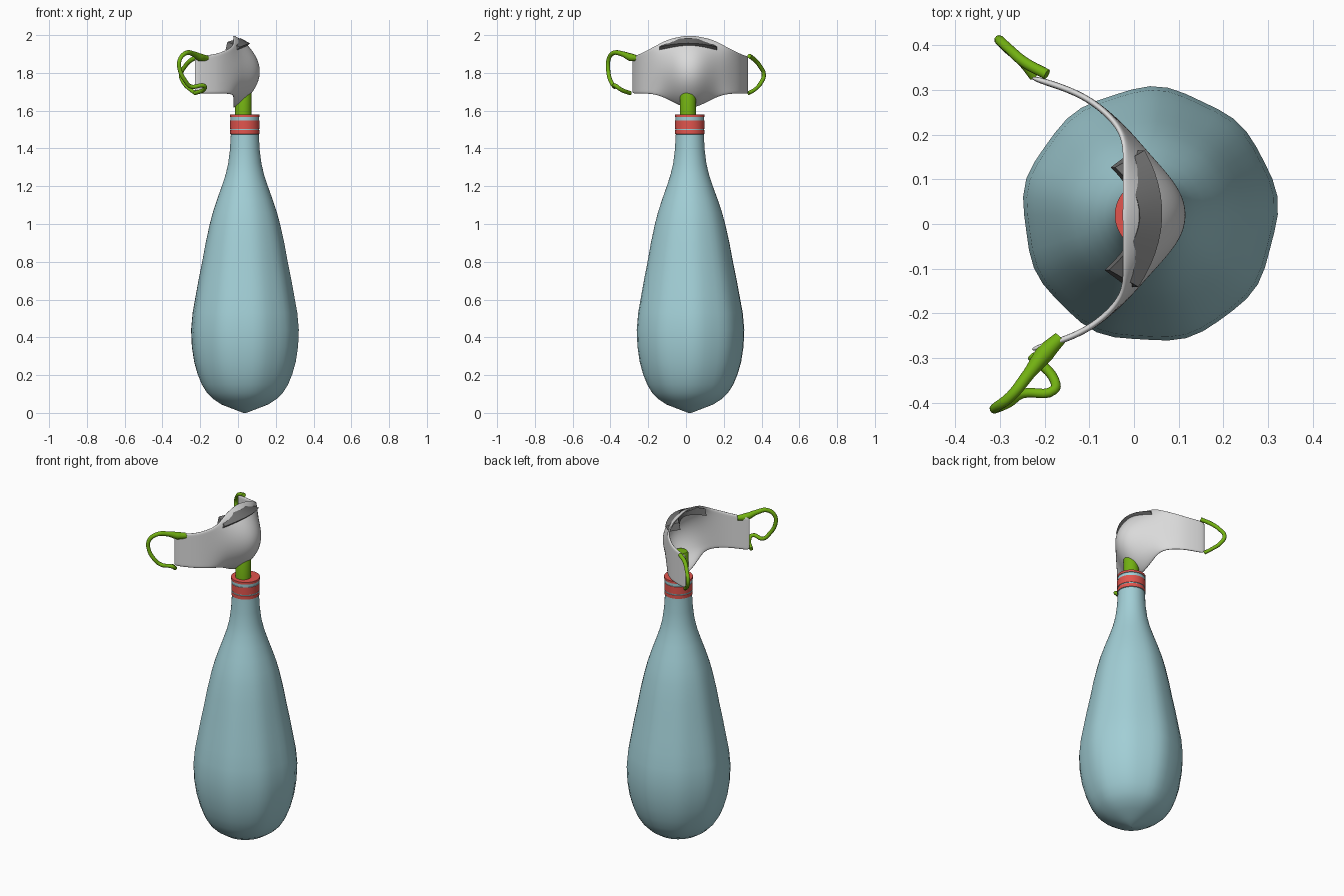
import bpy, bmesh, math
from mathutils import Vector

if "Cube" in bpy.data.objects:
    bpy.data.objects.remove(bpy.data.objects["Cube"])


def material(name, rgb):
    m = bpy.data.materials.new(name)
    m.diffuse_color = (*rgb, 1)
    m.use_nodes = True
    m.node_tree.nodes["Principled BSDF"].inputs["Base Color"].default_value = m.diffuse_color
    return m


TEAL = material("pale teal", (0.36, 0.62, 0.67))
RED = material("coral red", (0.76, 0.09, 0.075))
GREEN = material("leaf green", (0.17, 0.44, 0.006))
WHITE = material("light grey", (0.70, 0.70, 0.70))
DARK = material("dark grey", (0.155, 0.155, 0.155))


def make(name, verts, faces, mats, smooth_angle=None):
    me = bpy.data.meshes.new(name)
    me.from_pydata(verts, [], faces)
    bm = bmesh.new()
    bm.from_mesh(me)
    bmesh.ops.recalc_face_normals(bm, faces=bm.faces)
    bm.to_mesh(me)
    bm.free()
    for m in mats:
        me.materials.append(m)
    ob = bpy.data.objects.new(name, me)
    bpy.context.collection.objects.link(ob)
    if smooth_angle:
        bpy.ops.object.select_all(action='DESELECT')
        bpy.context.view_layer.objects.active = ob
        ob.select_set(True)
        bpy.ops.object.shade_smooth_by_angle(angle=math.radians(smooth_angle))
    return ob


def lathe(name, profile, cx, cy, n, mats, wave=0.0, angle=35):
    """Revolve (radius, z) rings, closing both ends with a fan face."""
    verts, faces = [], []
    for r, z in profile:
        for i in range(n):
            a = 2 * math.pi * i / n
            k = 1.0
            if r > 0.1:
                k += wave * (r - 0.1) / 0.18 * (math.sin(9 * a + 0.6) + 0.5 * math.sin(5 * a))
            verts.append((cx + r * k * math.cos(a), cy + r * k * math.sin(a), z))
    for j in range(len(profile) - 1):
        for i in range(n):
            i2 = (i + 1) % n
            faces.append((j * n + i, j * n + i2, (j + 1) * n + i2, (j + 1) * n + i))
    faces.append(tuple(range(n)))
    faces.append(tuple(range((len(profile) - 1) * n, len(profile) * n)))
    return make(name, verts, faces, mats, angle)


# Bottle with red bands picked by height
bottle_profile = [
    (0.008, 0.0), (0.06, 0.02), (0.125, 0.045), (0.17, 0.075), (0.20, 0.105),
    (0.228, 0.15), (0.25, 0.205), (0.268, 0.27), (0.28, 0.35), (0.284, 0.44),
    (0.276, 0.53), (0.26, 0.62), (0.244, 0.71), (0.226, 0.80), (0.208, 0.90),
    (0.186, 1.0), (0.170, 1.06), (0.147, 1.13), (0.122, 1.20), (0.102, 1.26),
    (0.088, 1.32), (0.079, 1.39), (0.074, 1.475), (0.078, 1.476), (0.078, 1.497),
    (0.075, 1.498), (0.075, 1.503), (0.078, 1.504), (0.078, 1.548),
    (0.076, 1.549), (0.076, 1.566), (0.079, 1.567), (0.079, 1.58), (0.05, 1.581)]
bottle = lathe("bottle", bottle_profile, 0.036, 0.02, 44, [TEAL, RED], wave=0.012)
for p in bottle.data.polygons:
    z = p.center.z
    if 1.4755 < z < 1.4975 or 1.5035 < z < 1.5485 or z > 1.5665:
        p.material_index = 1

# Green stem joining bottle and mask
lathe("stem", [(0.043, 1.55), (0.043, 1.715), (0.036, 1.728)], 0.028, 0.01, 32, [GREEN])

# Face mask: columns across the face (offset, mid x, edge x, bottom z, top z)
half = [
    (0.0, 0.118, -0.022, 1.615, 1.998), (0.035, 0.112, -0.021, 1.62, 1.995),
    (0.07, 0.092, -0.021, 1.635, 1.988), (0.105, 0.062, -0.02, 1.653, 1.98),
    (0.14, 0.03, -0.018, 1.67, 1.967), (0.175, 0.0, -0.02, 1.682, 1.948),
    (0.21, -0.034, -0.038, 1.688, 1.93), (0.245, -0.075, -0.075, 1.69, 1.913),
    (0.27, -0.115, -0.115, 1.69, 1.90), (0.29, -0.165, -0.165, 1.69, 1.893),
    (0.308, -0.225, -0.225, 1.69, 1.888)]
columns = [(-d * 0.98, *r) for d, *r in reversed(half[1:])] + half
ROWS = 11
verts, faces = [], []
for d, mid, edge, zb, zt in columns:
    for j in range(ROWS):
        v = j / (ROWS - 1)
        bulge = math.sin(math.pi * v) ** 0.75
        x = edge + (mid - edge) * bulge
        verts.append((x - 0.006, 0.02 + d, zb + (zt - zb) * v))
for i in range(len(columns) - 1):
    for j in range(ROWS - 1):
        a = i * ROWS + j
        faces.append((a, a + ROWS, a + ROWS + 1, a + 1))
mask = make("face_mask", verts, faces, [WHITE], 50)
solid = mask.modifiers.new("thickness", 'SOLIDIFY')
solid.thickness = 0.014
solid.offset = 0
sub = mask.modifiers.new("smooth", 'SUBSURF')
sub.levels = sub.render_levels = 2

# Nose clip: a curved bar of square section straddling the upper edge
verts, faces = [], []
N = 12
C, W = 0.012, 0.153
for i in range(N + 1):
    t = 2 * i / N - 1
    y = C + W * t
    yb = C + 0.115 * t
    xf = 0.063 - 0.046 * t * t + 0.007 * t
    dz = -0.02 * t * t
    depth = 0.05 + 0.016 * t * t
    verts += [(xf, y, 1.957 + dz), (xf - 0.025, y, 1.932 + dz),
              (xf - depth - 0.01, yb, 1.942 + dz), (xf - depth, yb, 1.984 + dz)]
for i in range(N):
    for k in range(4):
        k2 = (k + 1) % 4
        faces.append((i * 4 + k, i * 4 + k2, i * 4 + 4 + k2, i * 4 + 4 + k))
faces += [(0, 1, 2, 3), tuple(range(N * 4, N * 4 + 4))]
make("nose_clip", verts, faces, [DARK], 30)


# Ear loops: tapered tubes through a few points (x, y, z, radius)
def ear_loop(name, pts):
    cu = bpy.data.curves.new(name, 'CURVE')
    cu.dimensions = '3D'
    cu.bevel_depth = 1.0
    cu.bevel_resolution = 3
    cu.resolution_u = 6
    cu.use_fill_caps = True
    sp = cu.splines.new('BEZIER')
    sp.bezier_points.add(len(pts) - 1)
    for bp, (x, y, z, r) in zip(sp.bezier_points, pts):
        bp.co = Vector((x, y, z))
        bp.radius = r
        bp.handle_left_type = bp.handle_right_type = 'AUTO'
    cu.materials.append(GREEN)
    ob = bpy.data.objects.new(name, cu)
    bpy.context.collection.objects.link(ob)


ear_loop("ear_loop_left", [
    (-0.165, -0.255, 1.878, 0.015), (-0.20, -0.29, 1.882, 0.021),
    (-0.235, -0.335, 1.90, 0.014), (-0.275, -0.385, 1.905, 0.012),
    (-0.308, -0.41, 1.87, 0.011), (-0.308, -0.412, 1.815, 0.011),
    (-0.28, -0.40, 1.76, 0.011), (-0.25, -0.38, 1.728, 0.011),
    (-0.18, -0.372, 1.732, 0.011), (-0.178, -0.35, 1.715, 0.011),
    (-0.23, -0.295, 1.692, 0.011)])
ear_loop("ear_loop_right", [
    (-0.195, 0.335, 1.89, 0.012), (-0.245, 0.362, 1.87, 0.012),
    (-0.28, 0.392, 1.835, 0.011), (-0.302, 0.412, 1.79, 0.011),
    (-0.285, 0.395, 1.745, 0.011), (-0.25, 0.362, 1.71, 0.010),
    (-0.225, 0.33, 1.692, 0.010)])
